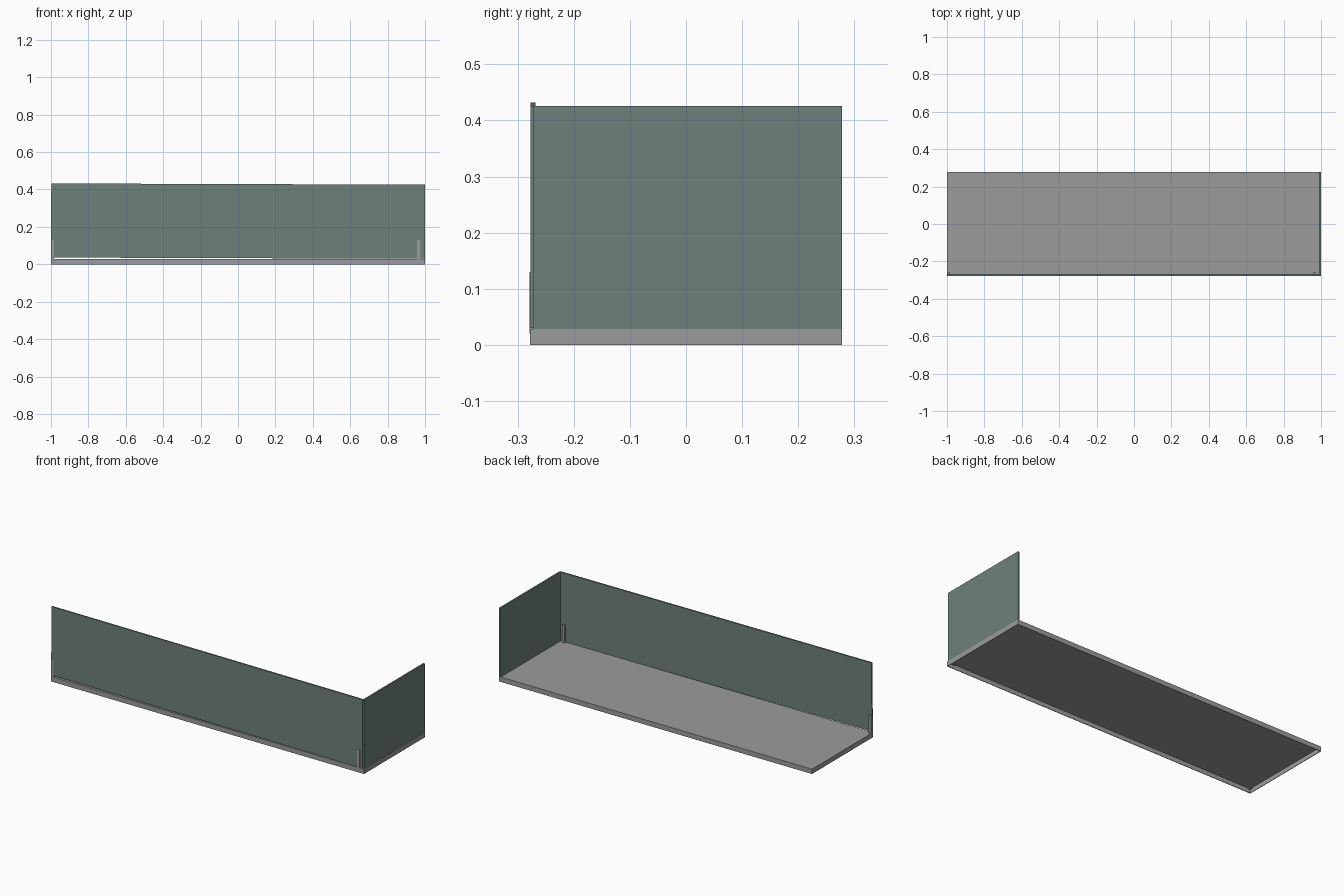
import bpy
import bmesh
from mathutils import Vector

if "Cube" in bpy.data.objects:
    bpy.data.objects.remove(bpy.data.objects["Cube"], do_unlink=True)


def make_material(name, rgb):
    mat = bpy.data.materials.new(name)
    mat.use_nodes = True
    mat.diffuse_color = (*rgb, 1)
    mat.node_tree.nodes["Principled BSDF"].inputs["Base Color"].default_value = (*rgb, 1)
    return mat


def box(name, low, high, mat, open_bottom=False):
    low, high = Vector(low), Vector(high)
    size = high - low
    mesh = bpy.data.meshes.new(name)
    bm = bmesh.new()
    bmesh.ops.create_cube(bm, size=1)
    bmesh.ops.scale(bm, vec=size, verts=bm.verts)
    bm.normal_update()
    if open_bottom:
        under = [f for f in bm.faces if f.normal.z < -0.9]
        bmesh.ops.delete(bm, geom=under, context="FACES")
    bm.to_mesh(mesh)
    bm.free()
    mesh.materials.append(mat)
    obj = bpy.data.objects.new(name, mesh)
    obj.location = (low + high) / 2
    bpy.context.collection.objects.link(obj)
    return obj


glass = make_material("grey_green_glass", (0.16, 0.22, 0.20))
metal = make_material("light_grey_metal", (0.33, 0.33, 0.33))

# Shallow shelf tray with folded-down edges, open underneath
shelf = box("shelf", (-1, -0.278, 0), (1, 0.278, 0.028), metal, open_bottom=True)
shell = shelf.modifiers.new("sheet_thickness", "SOLIDIFY")
shell.thickness = 0.004
shell.offset = -1

# Long front pane, leaning very slightly so one end lifts off the shelf
front = box("front_pane", (-0.999, -0.277, 0.033), (0.989, -0.268, 0.429), glass)
front.rotation_euler.y = 0.0033

# Short end pane
box("end_pane", (0.989, -0.272, 0.028), (0.999, 0.278, 0.426), glass)

# Upright clips holding the front pane
for name, x in (("right_clip", -0.992), ("left_clip", 0.964)):
    box(name, (x - 0.008, -0.279, 0.02), (x + 0.008, -0.258, 0.13), metal)
